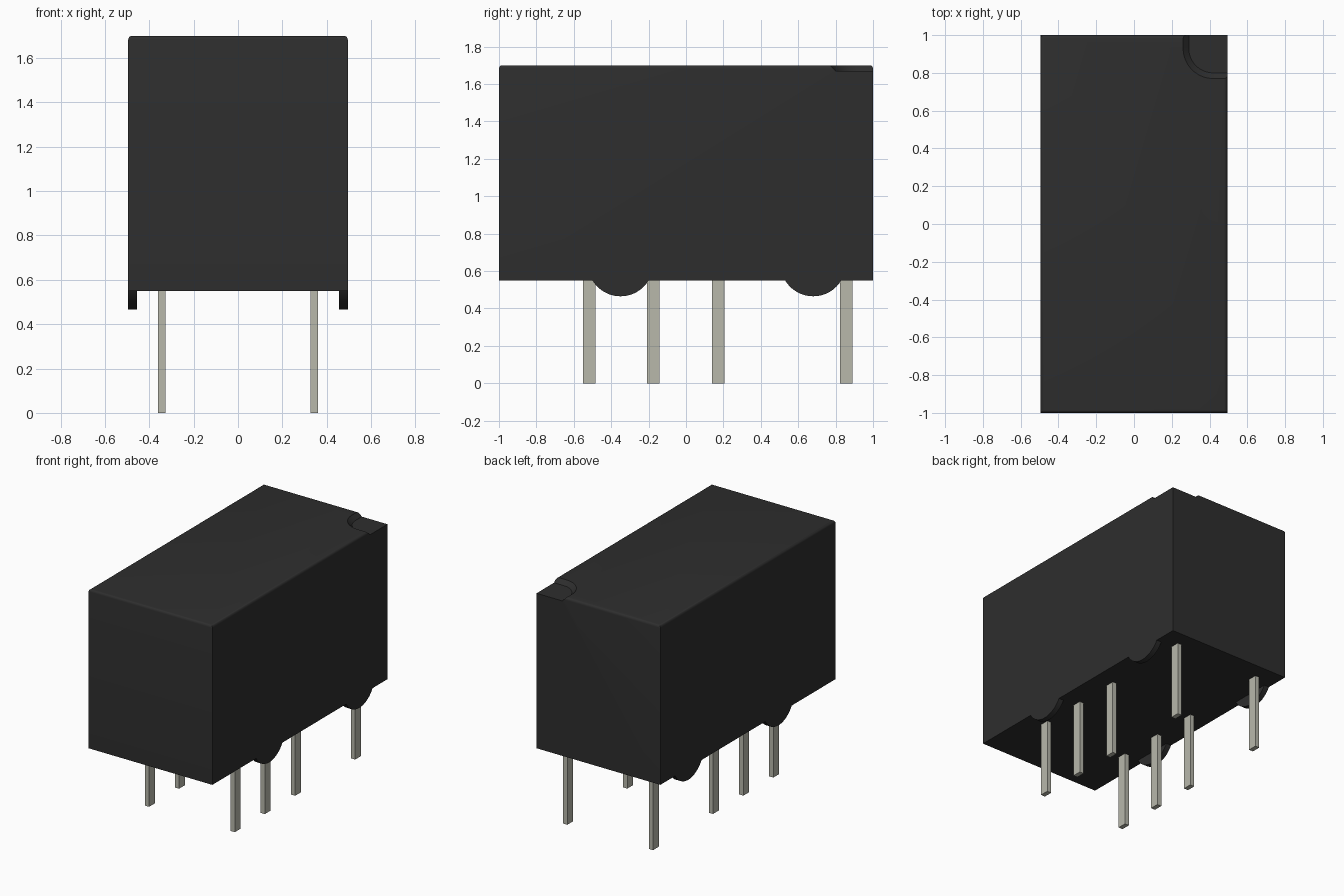
import bpy, bmesh, math

cube = bpy.data.objects.get("Cube")
if cube:
    bpy.data.objects.remove(cube, do_unlink=True)

HALF_W, HALF_L, BOTTOM, TOP = 0.495, 1.0, 0.55, 1.70


def material(name, rgb):
    m = bpy.data.materials.new(name)
    m.use_nodes = True
    m.diffuse_color = (*rgb, 1)
    bsdf = next(n for n in m.node_tree.nodes if n.type == 'BSDF_PRINCIPLED')
    bsdf.inputs["Base Color"].default_value = (*rgb, 1)
    return m


black = material("black_plastic", (0.027, 0.027, 0.027))
metal = material("tinned_metal", (0.48, 0.48, 0.41))


def finish(bm, name, mat):
    bmesh.ops.recalc_face_normals(bm, faces=bm.faces)
    mesh = bpy.data.meshes.new(name)
    bm.to_mesh(mesh)
    bm.free()
    mesh.materials.append(mat)
    obj = bpy.data.objects.new(name, mesh)
    bpy.context.collection.objects.link(obj)
    return obj


def box(lo, hi):
    bm = bmesh.new()
    bmesh.ops.create_cube(bm, size=1)
    for v in bm.verts:
        v.co = [(a + b) / 2 + c * (b - a) for a, b, c in zip(lo, hi, v.co)]
    return bm


def activate(obj):
    bpy.ops.object.select_all(action='DESELECT')
    obj.select_set(True)
    bpy.context.view_layer.objects.active = obj


# Housing with softly rounded top edges
bm = box((-HALF_W, -HALF_L, BOTTOM), (HALF_W, HALF_L, TOP))
rim = [e for e in bm.edges if all(v.co.z > TOP - 0.01 for v in e.verts)]
bmesh.ops.bevel(bm, geom=rim, offset=0.018, segments=4, profile=0.5, affect='EDGES')
housing = finish(bm, "housing", black)

# Corner marker recess: a rounded corner with a sloped wall
bm = bmesh.new()
rings = []
for z, radius in ((TOP - 0.03, 0.13), (TOP + 0.03, 0.19)):
    cx, cy = 0.42, 0.93
    pts = [(0.6, cy - radius), (0.6, 1.1), (cx - radius, 1.1)]
    for i in range(17):
        a = math.pi + math.pi / 2 * i / 16
        pts.append((cx + radius * math.cos(a), cy + radius * math.sin(a)))
    rings.append([bm.verts.new((x, y, z)) for x, y in pts])
for ring in rings:
    bm.faces.new(ring)
low, high = rings
for i in range(len(low)):
    j = (i + 1) % len(low)
    bm.faces.new((low[i], low[j], high[j], high[i]))
cutter = finish(bm, "marker_cutter", black)
cutter.hide_render = True

cut = housing.modifiers.new("marker_recess", 'BOOLEAN')
cut.operation = 'DIFFERENCE'
cut.solver = 'EXACT'
cut.object = cutter
activate(housing)
bpy.ops.object.modifier_apply(modifier=cut.name)
bpy.data.objects.remove(cutter, do_unlink=True)
bpy.ops.object.shade_smooth_by_angle(angle=math.radians(30))

# Rounded standoff feet, flush with both long sides
RADIUS, SAG, THICK = 0.175, 0.085, 0.04
half_angle = math.acos((RADIUS - SAG) / RADIUS)
for side, label in ((1, "left"), (-1, "right")):
    for y, place in ((-0.35, "front"), (0.68, "back")):
        bm = bmesh.new()
        verts = []
        for i in range(25):
            a = half_angle * (i / 12 - 1)
            verts.append(bm.verts.new((side * HALF_W, y + RADIUS * math.sin(a),
                                       BOTTOM + RADIUS - SAG - RADIUS * math.cos(a))))
        face = bm.faces.new(verts)
        out = bmesh.ops.extrude_face_region(bm, geom=[face], use_keep_orig=True)
        for v in out["geom"]:
            if isinstance(v, bmesh.types.BMVert):
                v.co.x -= side * THICK
        foot = finish(bm, f"standoff_{place}_{label}", black)
        activate(foot)
        bpy.ops.object.shade_smooth_by_angle(angle=math.radians(30))

# Two rows of flat pins
for side, label in ((1, "left"), (-1, "right")):
    for n, y in enumerate((-0.517, -0.175, 0.172, 0.857), 1):
        x = side * 0.343
        finish(box((x - 0.017, y - 0.033, 0), (x + 0.017, y + 0.033, BOTTOM + 0.005)),
               f"pin_{label}_{n}", metal)
